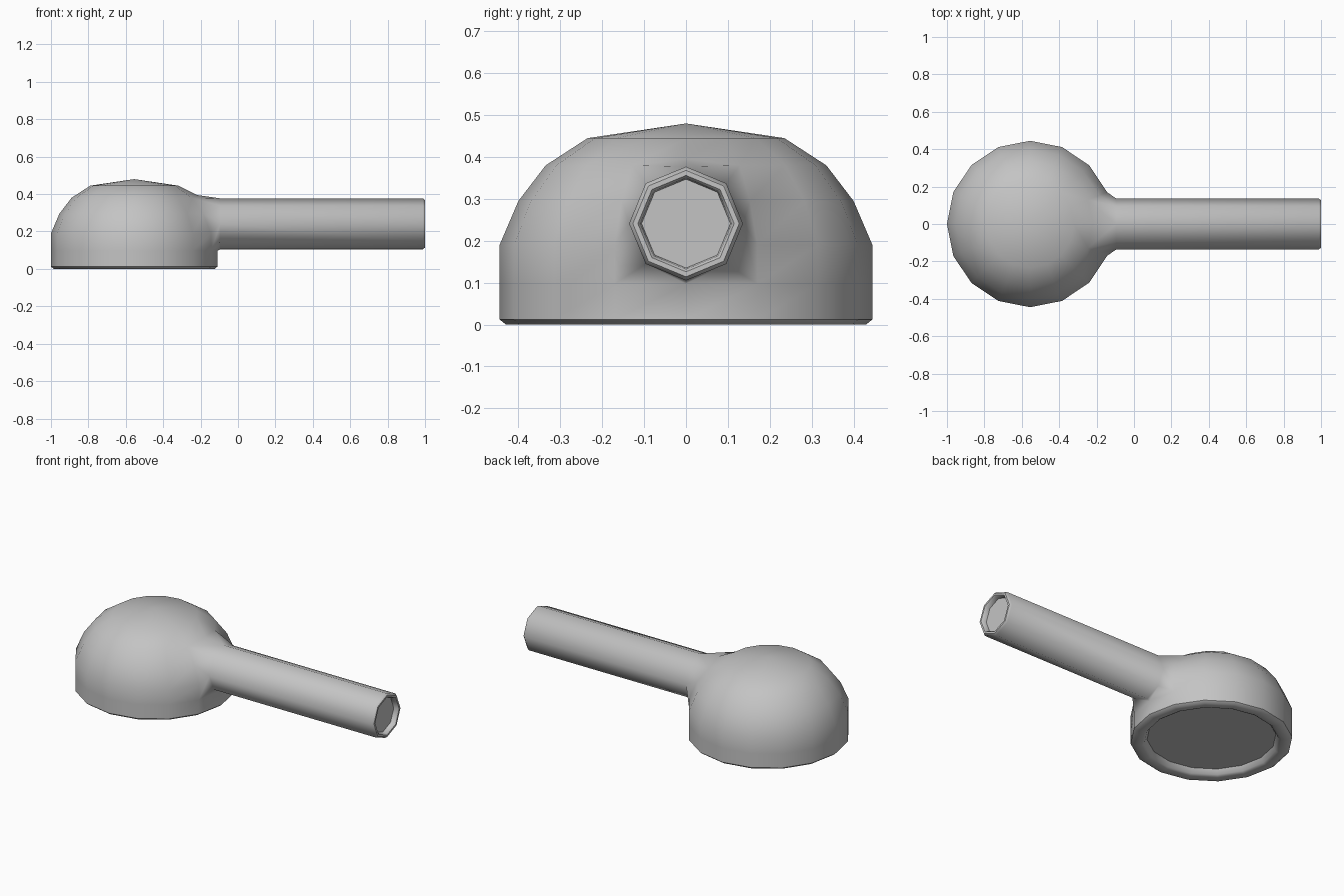
import bpy, bmesh, math

if "Cube" in bpy.data.objects:
    bpy.data.objects.remove(bpy.data.objects["Cube"])

CX, SEG = -0.555, 16          # dome centre and side count
HZ, HSEG = 0.241, 8           # handle axis height and side count

bm = bmesh.new()


def dome_ring(r, z):
    return [bm.verts.new((CX + r * math.cos(2 * math.pi * i / SEG),
                          r * math.sin(2 * math.pi * i / SEG), z)) for i in range(SEG)]


def handle_ring(x, r):
    # vertex 0 at the bottom, going towards +y
    return [bm.verts.new((x, r * math.sin(2 * math.pi * i / HSEG),
                          HZ - r * math.cos(2 * math.pi * i / HSEG))) for i in range(HSEG)]


def join(a, b, skip=()):
    n = len(a)
    for i in range(n):
        if i not in skip:
            j = (i + 1) % n
            bm.faces.new((a[i], a[j], b[j], b[i]))


# Dome: recessed base, rounded rim, straight wall, faceted cap
profile = [(0.355, 0.035), (0.37, 0.008), (0.385, 0.0), (0.43, 0.0), (0.445, 0.012),
           (0.445, 0.097), (0.445, 0.19), (0.400, 0.295), (0.335, 0.38), (0.235, 0.445)]
rings = [dome_ring(r, z) for r, z in profile]
for k in range(len(rings) - 1):
    # leave an opening two columns wide for the handle
    join(rings[k], rings[k + 1], (0, SEG - 1) if 5 <= k <= 7 else ())
bm.faces.new(rings[0])
apex = bm.verts.new((CX, 0, 0.48))
for i in range(SEG):
    bm.faces.new((rings[-1][i], rings[-1][(i + 1) % SEG], apex))

# Interior vertices of the opening are not used
for k in (6, 7):
    bm.verts.remove(rings[k][0])
rings[8][0].co.z = 0.395

# Handle: octagonal tube with a recessed end
tube = [handle_ring(x, r) for x, r in
        [(-0.095, 0.136), (0.988, 0.136), (1.0, 0.127), (1.0, 0.115), (0.993, 0.109), (0.97, 0.106)]]
for a, b in zip(tube, tube[1:]):
    join(a, b)
bm.faces.new(tube[-1])

# Neck: blend the dome opening into the octagon, on both sides
base = tube[0]
for s in (1, -1):
    h = [rings[5][0]] + [rings[k][s] for k in (5, 6, 7, 8)] + [rings[8][0]]
    o = [base[(s * i) % HSEG] for i in range(5)]
    for f in ((h[0], h[1], o[1], o[0]), (h[1], h[2], o[2], o[1]), (h[2], h[3], o[2]),
              (h[3], h[4], o[3], o[2]), (h[4], h[5], o[4], o[3])):
        bm.faces.new(f)

bmesh.ops.recalc_face_normals(bm, faces=bm.faces[:])
mesh = bpy.data.meshes.new("dome_with_handle")
bm.to_mesh(mesh)
bm.free()
obj = bpy.data.objects.new("dome_with_handle", mesh)
bpy.context.collection.objects.link(obj)

# Plain grey, smooth shaded
grey = bpy.data.materials.new("plain grey")
grey.diffuse_color = (0.55, 0.55, 0.55, 1)
grey.use_nodes = True
grey.node_tree.nodes["Principled BSDF"].inputs["Base Color"].default_value = grey.diffuse_color
mesh.materials.append(grey)
bpy.context.view_layer.objects.active = obj
obj.select_set(True)
bpy.ops.object.shade_smooth_by_angle(angle=math.radians(50))
